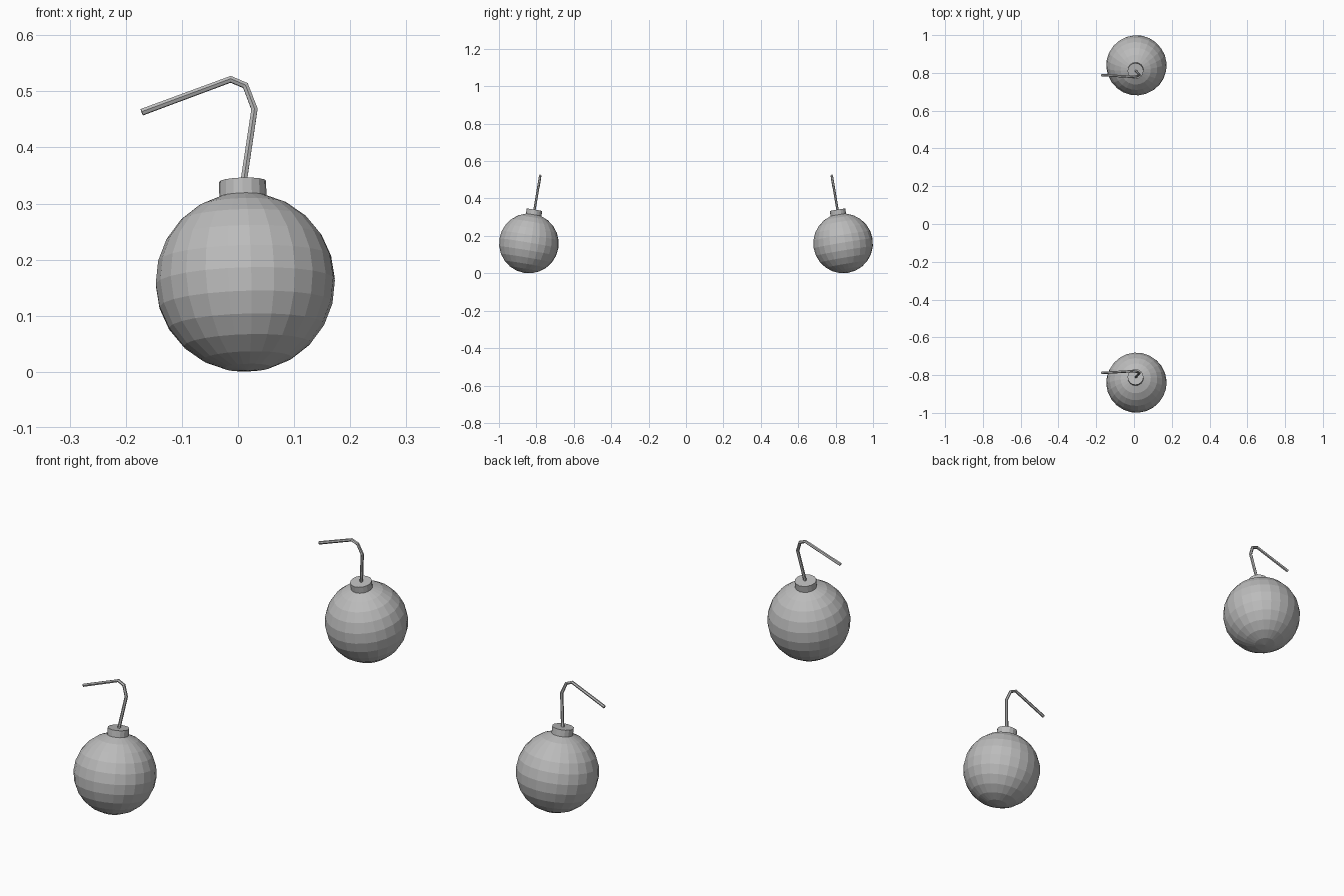
import bpy
from math import radians
from mathutils import Euler, Matrix

cube = bpy.data.objects.get("Cube")
if cube:
    bpy.data.objects.remove(cube, do_unlink=True)

grey = bpy.data.materials.new("plain_grey")
grey.use_nodes = True
color = (0.5, 0.5, 0.5, 1)
grey.diffuse_color = color
grey.node_tree.nodes["Principled BSDF"].inputs["Base Color"].default_value = color

RADIUS = 0.16
FUSE_PATH = [(0, 0.17), (0.025, 0.312), (0.01, 0.355), (-0.016, 0.367), (-0.176, 0.312)]


def place(obj, name, frame, local=Matrix()):
    """Name and colour a part, then set it in its bomb's tilted frame."""
    obj.name = name
    obj.data.materials.append(grey)
    obj.matrix_world = frame @ local


def bent_tube(points, radius):
    """Thin capped tube along a bent path in the local XZ plane."""
    curve = bpy.data.curves.new("fuse_path", "CURVE")
    curve.dimensions = "3D"
    curve.bevel_depth = radius
    curve.bevel_resolution = 1
    curve.use_fill_caps = True
    spline = curve.splines.new("POLY")
    spline.points.add(len(points) - 1)
    for point, (x, z) in zip(spline.points, points):
        point.co = (x, 0, z, 1)
    obj = bpy.data.objects.new("fuse", curve)
    bpy.context.collection.objects.link(obj)
    bpy.ops.object.select_all(action="DESELECT")
    obj.select_set(True)
    bpy.context.view_layer.objects.active = obj
    bpy.ops.object.convert(target="MESH")
    obj = bpy.context.view_layer.objects.active
    for face in obj.data.polygons:
        face.use_smooth = False
    return obj


# Two bombs leaning towards each other
for side, label in ((-1, "front"), (1, "back")):
    tilt = Euler((radians(9.5) * side, radians(-1.6), 0)).to_matrix().to_4x4()
    frame = Matrix.Translation((0.013, 0.84 * side, RADIUS)) @ tilt

    # Round body
    bpy.ops.mesh.primitive_uv_sphere_add(segments=24, ring_count=12, radius=RADIUS)
    place(bpy.context.object, label + "_body", frame, Matrix.Rotation(radians(4), 4, "Z"))

    # Collar on top
    bpy.ops.mesh.primitive_cylinder_add(vertices=16, radius=0.042, depth=0.042)
    place(bpy.context.object, label + "_collar", frame, Matrix.Translation((0, 0, 0.161)))

    # Bent fuse
    place(bent_tube(FUSE_PATH, 0.0065), label + "_fuse", frame)
